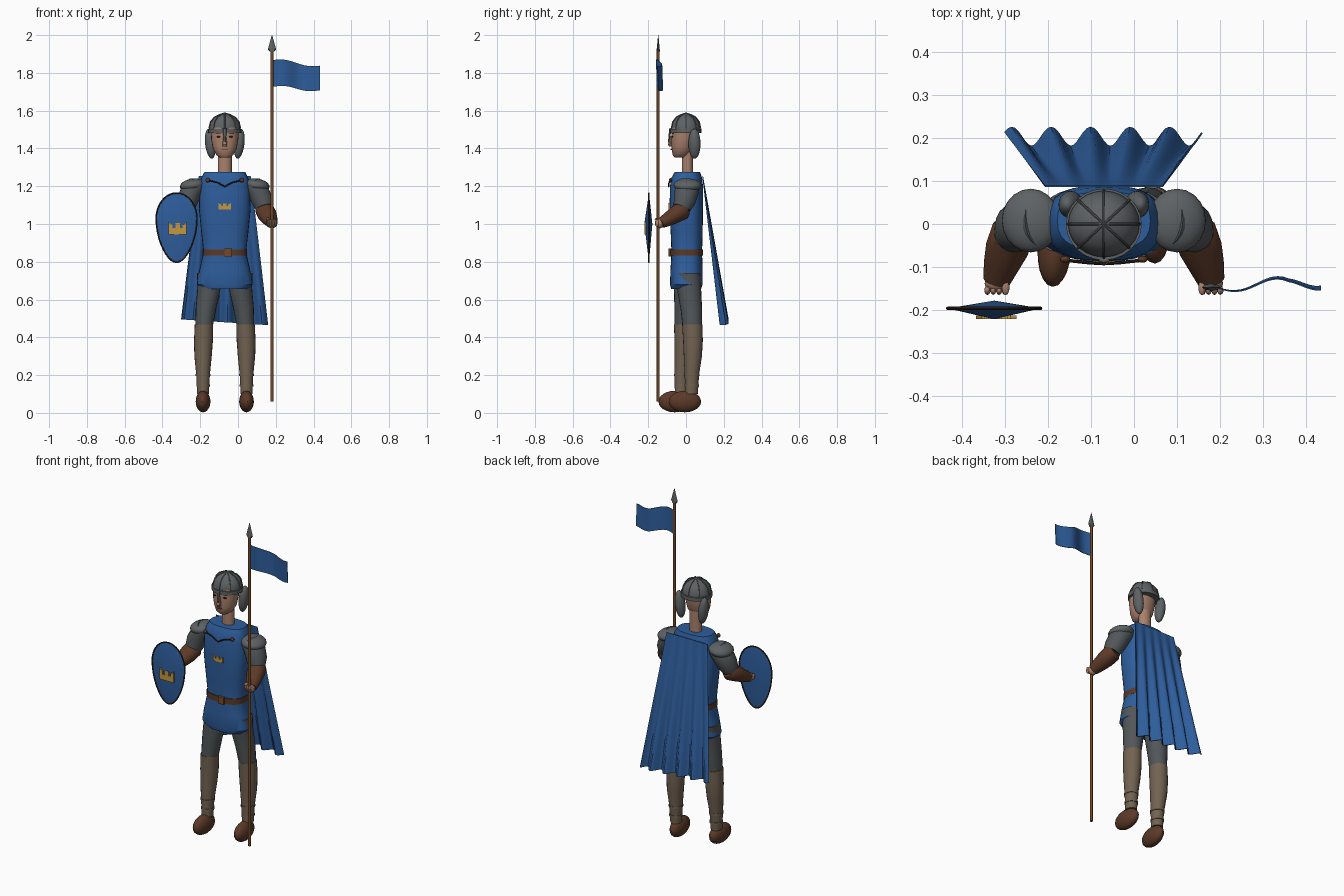
import bpy, bmesh, math
from mathutils import Vector, Matrix

if "Cube" in bpy.data.objects:
    bpy.data.objects.remove(bpy.data.objects["Cube"])

CX = -0.07  # figure's centre line


def material(name, rgb):
    m = bpy.data.materials.new(name)
    m.diffuse_color = (*rgb, 1)
    m.use_nodes = True
    m.node_tree.nodes["Principled BSDF"].inputs["Base Color"].default_value = m.diffuse_color
    return m


BLUE = material("blue cloth", (0.027, 0.11, 0.33))
STEEL = material("steel grey", (0.11, 0.122, 0.127))
MAIL = material("mail grey", (0.085, 0.095, 0.10))
TAN = material("tan legging", (0.17, 0.125, 0.085))
BROWN = material("brown leather", (0.105, 0.042, 0.021))
WOOD = material("wood brown", (0.17, 0.065, 0.022))
SKIN = material("skin", (0.40, 0.22, 0.15))
GOLD = material("gold", (0.55, 0.31, 0.05))
DARK = material("dark brown", (0.03, 0.015, 0.01))
LIPS = material("lip red", (0.22, 0.07, 0.05))


def finish(name, bm, mat):
    bmesh.ops.recalc_face_normals(bm, faces=bm.faces[:])
    me = bpy.data.meshes.new(name)
    bm.to_mesh(me)
    bm.free()
    me.materials.append(mat)
    ob = bpy.data.objects.new(name, me)
    bpy.context.collection.objects.link(ob)
    return ob


def loft(name, rings, mat, seg=20, power=2.0, flat=False):
    """Skin rings (x, y, z, rx, ry); rings lie level if flat, else square to the path."""
    bm = bmesh.new()
    loops = []
    P = [Vector(r[:3]) for r in rings]
    for i, r in enumerate(rings):
        t = Vector((0, 0, 1)) if flat else (P[min(i + 1, len(P) - 1)] - P[max(i - 1, 0)]).normalized()
        u = (Vector((1, 0, 0)) - t * t.x).normalized()
        v = t.cross(u)
        loop = []
        for k in range(seg):
            a = math.tau * k / seg
            c, s = math.cos(a), math.sin(a)
            c = math.copysign(abs(c) ** (2 / power), c)
            s = math.copysign(abs(s) ** (2 / power), s)
            loop.append(bm.verts.new(P[i] + u * c * r[3] + v * s * r[4]))
        loops.append(loop)
    for A, B in zip(loops, loops[1:]):
        for k in range(seg):
            j = (k + 1) % seg
            bm.faces.new((A[k], A[j], B[j], B[k]))
    bm.faces.new(loops[0])
    bm.faces.new(loops[-1])
    return finish(name, bm, mat)


def ball(name, c, r, mat, rot=None, seg=20):
    bm = bmesh.new()
    bmesh.ops.create_uvsphere(bm, u_segments=seg, v_segments=seg // 2 + 2, radius=1)
    m = Matrix.Translation(c) @ (rot or Matrix()) @ Matrix.Diagonal((*r, 1))
    bmesh.ops.transform(bm, matrix=m, verts=bm.verts[:])
    return finish(name, bm, mat)


def sheet(name, fn, nu, nv, mat, thick):
    bm = bmesh.new()
    g = [[bm.verts.new(fn(i / nu, j / nv)) for i in range(nu + 1)] for j in range(nv + 1)]
    for j in range(nv):
        for i in range(nu):
            bm.faces.new((g[j][i], g[j][i + 1], g[j + 1][i + 1], g[j + 1][i]))
    ob = finish(name, bm, mat)
    mod = ob.modifiers.new("thickness", 'SOLIDIFY')
    mod.thickness, mod.offset = thick, 0
    return ob


def wire(name, pts, r, mat, cyclic=False):
    cu = bpy.data.curves.new(name, 'CURVE')
    cu.dimensions = '3D'
    cu.bevel_depth, cu.bevel_resolution, cu.use_fill_caps = r, 2, True
    sp = cu.splines.new('POLY')
    sp.points.add(len(pts) - 1)
    for p, q in zip(sp.points, pts):
        p.co = (*q, 1)
    sp.use_cyclic_u = cyclic
    cu.materials.append(mat)
    ob = bpy.data.objects.new(name, cu)
    bpy.context.collection.objects.link(ob)


def emblem(name, x, y, z, w, h):
    """Thin three-towered crown plate, front at y."""
    half = [(1, 0), (1, 1), (.7, .8), (.55, .8), (.55, .5), (.25, .5), (.25, .9)]
    pts = half + [(-a, b) for a, b in reversed(half)]
    bm = bmesh.new()
    f = bm.faces.new([bm.verts.new((x + a * w, y, z + b * h)) for a, b in pts])
    e = bmesh.ops.extrude_face_region(bm, geom=[f])
    bmesh.ops.translate(bm, vec=(0, 0.009, 0), verts=[v for v in e['geom'] if isinstance(v, bmesh.types.BMVert)])
    finish(name, bm, GOLD)


# Tunic: z, half width, front y, back y
body = [(.655, .122, -.078, .08), (.68, .148, -.085, .088), (.76, .134, -.082, .088), (.85, .113, -.077, .085),
        (.95, .124, -.081, .088), (1.08, .137, -.087, .09), (1.2, .133, -.085, .09),
        (1.245, .124, -.077, .085), (1.275, .108, -.06, .075)]
loft("tunic", [(CX, (a + b) / 2, z, w, (b - a) / 2) for z, w, a, b in body], BLUE, 28, 2.6, True)
loft("belt", [(CX, .004, z, .118, .087) for z in (.832, .866)], BROWN, 28, 2.6, True)
loft("belt_buckle", [(CX + .018, -.084, z, .02, .008) for z in (.828, .87)], WOOD, 12, 6, True)
emblem("tunic_emblem", CX, -.092, 1.078, .033, .033)

# Cloak chain and clasps
wire("cloak_chain", [(CX - .09, -.084, 1.232), (CX - .035, -.09, 1.218), (CX, -.092, 1.198),
                     (CX + .035, -.09, 1.218), (CX + .09, -.084, 1.232)], .004, DARK)
for s in (-1, 1):
    ball("cloak_clasp", (CX + s * .09, -.082, 1.232), (.012, .008, .012), BROWN, seg=12)


# Pleated cape
def cape(u, v):
    wave = math.cos(math.tau * (u - .035) / .2)
    x = (1 - v) * (-.207 + .274 * u) + v * (-.30 + .458 * u)
    return (x, .088 + v * .114 + wave * .022 * v, 1.255 + v * (.495 - .03 * u - 1.255))


sheet("cape", cape, 60, 10, BLUE, .004)

# Head and neck
loft("neck", [(CX, .008, z, .037, .03) for z in (1.26, 1.4)], SKIN, 16, 2, True)
loft("head", [(CX, -.03, 1.352, .025, .03), (CX, -.027, 1.365, .045, .044), (CX, -.02, 1.40, .063, .056),
              (CX, -.016, 1.45, .072, .062), (CX, -.012, 1.51, .074, .064)], SKIN, 24, 2.2, True)
loft("nose", [(CX, -.08, 1.41, .012, .01), (CX, -.084, 1.42, .013, .012), (CX, -.076, 1.465, .007, .008)], SKIN, 10, 2, True)
loft("mouth", [(CX, -.077, z, .018, .004) for z in (1.391, 1.398)], LIPS, 12, 2, True)
for s in (-1, 1):
    ball("eye", (CX + s * .032, -.071, 1.462), (.012, .006, .005), DARK, seg=12)
    loft("eyebrow", [(CX + s * .032, -.07, z, .016, .006) for z in (1.477, 1.482)], BROWN, 10, 2, True)

# Helmet
loft("helmet", [(CX, 0, 1.482, .082, .076), (CX, 0, 1.51, .083, .077), (CX, 0, 1.54, .074, .069),
                (CX, 0, 1.565, .053, .05), (CX, 0, 1.578, .028, .027), (CX, 0, 1.588, .004, .004)], STEEL, 24, 2, True)
loft("helmet_rim", [(CX, -.001, z, .088, .083) for z in (1.481, 1.503)], STEEL, 24, 2, True)
for k in range(4):
    a = math.pi * k / 4 + math.pi / 2
    rib = [(.084, 1.505), (.076, 1.541), (.055, 1.566), (.029, 1.579), (0, 1.588)]
    pts = [(r, z) for r, z in rib] + [(-r, z) for r, z in reversed(rib[:-1])]
    wire("helmet_rib", [(CX + r * math.cos(a), r * .93 * math.sin(a), z) for r, z in pts], .003, STEEL)
loft("nose_guard", [(CX, -.092, 1.432, .005, .004), (CX, -.088, 1.46, .007, .005),
                    (CX, -.083, 1.505, .011, .006)], STEEL, 8, 2, True)

# Paired parts
for s in (-1, 1):
    X = lambda d: CX + s * d
    ball("cheek_guard", (X(.077), .045, 1.425), (.027, .032, .08), STEEL, Matrix.Rotation(s * .12, 4, 'Y'))
    # Arms
    ball("shoulder_plate", (X(.17), .008, 1.205), (.068, .074, .035), STEEL, Matrix.Rotation(s * .15, 4, 'Y'))
    loft("sleeve", [(X(.145), .008, 1.21, .05, .062), (X(.178), .003, 1.17, .058, .064),
                    (X(.20), -.008, 1.12, .056, .058), (X(.21), -.022, 1.085, .047, .047)], MAIL)
    loft("forearm", [(X(.207), .005, 1.083, .035, .035), (X(.211), -.015, 1.075, .05, .05),
                     (X(.224), -.055, 1.05, .051, .045), (X(.238), -.095, 1.025, .042, .037),
                     (X(.249), -.132, 1.005, .032, .028)], BROWN)
    ball("hand", (X(.25), -.138, 1.003), (.027, .02, .026), SKIN, seg=16)
    for k in range(4):
        ball("finger", (X(.23 + .0135 * k), -.154, 1.005), (.0075, .011, .02), SKIN, seg=10)
    ball("thumb", (X(.228), -.148, 1.025), (.009, .018, .009), SKIN, seg=10)
    # Legs: the figure's right leg (x < CX) stands a little forward
    d = -.027 if s < 0 else .027
    loft("upper_leg", [(X(.085), .008, .74, .062, .068), (X(.083), .008 + d * .3, .66, .062, .064),
                       (X(.1), .012 + d * .6, .55, .054, .057), (X(.11), .012 + d * .8, .45, .045, .051)], MAIL, 20, 2, True)
    loft("lower_leg", [(X(.11), .012 + d * .8, .468, .049, .054), (X(.113), .014 + d * .85, .38, .05, .052),
                       (X(.115), .012 + d * .9, .30, .046, .048), (X(.115), .004 + d, .2, .036, .038),
                       (X(.115), .002 + d, .1, .031, .034)], TAN, 20, 2, True)
    for z, w in ((.145, .036), (.2, .039)):
        loft("ankle_strap", [(X(.115), .004 + d, z + q, w, w + .002) for q in (-.006, .006)], TAN, 20, 2, True)
    ball("shoe", (X(.115), -.033 + d, .06), (.039, .086, .057), BROWN, Matrix.Rotation(s * .05, 4, 'Z'))

# Spear with pennant
loft("spear_pole", [(.18, -.147, z, .008, .008) for z in (.06, 1.93)], WOOD, 12, 2, True)
loft("spear_tip", [(.18, -.147, 1.912, .012, .009), (.18, -.147, 1.925, .022, .008),
                   (.18, -.147, 2.0, .001, .001)], STEEL, 8, 2, True)


def pennant(u, v):
    y = -.145 - .026 * u ** .5 * math.sin(math.tau * (u * 1.15 - .42)) * -1
    if u > .7:
        y += .022 * (u - .7) / .3
    y += .008 * u * (v - .5)
    droop = -.03 * u + .009 * math.sin(math.tau * u)
    return (.184 + .25 * u, y, 1.868 + droop - v * (.142 - .012 * u))


sheet("pennant", pennant, 20, 4, BLUE, .003)

# Shield: shallow double cone on an egg outline
outline = []
for k in range(40):
    a = math.tau * k / 40
    c, s = math.cos(a), math.sin(a)
    w = .108 * (1 - .16 * max(0, -s) ** 2)
    outline.append((-.325 + w * c, -.196, 1.03 + (.134 if s > 0 else .233) * s))
bm = bmesh.new()
edge = [bm.verts.new(p) for p in outline]
for tip in (-.221, -.178):
    apex = bm.verts.new((-.325, tip, 1.0))
    for k in range(40):
        bm.faces.new((edge[k], edge[(k + 1) % 40], apex))
finish("shield", bm, BLUE)
wire("shield_rim", outline, .004, DARK, True)
emblem("shield_emblem", -.32, -.221, .945, .047, .066)

# Smooth shading with sharp edges kept
bpy.ops.object.select_all(action='SELECT')
bpy.context.view_layer.objects.active = bpy.data.objects["tunic"]
bpy.ops.object.convert(target='MESH')
bpy.ops.object.shade_smooth_by_angle(angle=math.radians(35))
